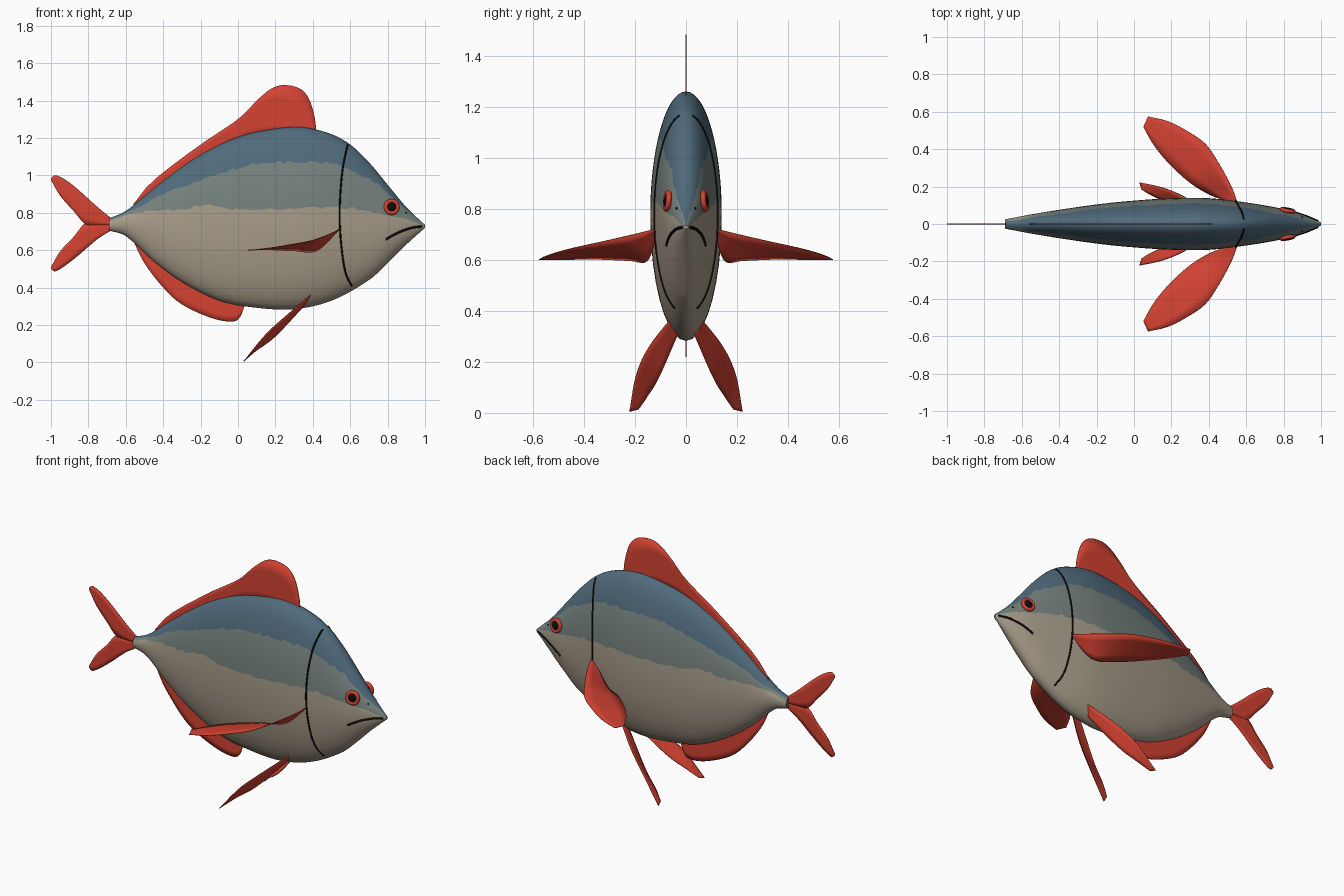
import bpy
import math
import random
from mathutils import Vector

random.seed(4)
cube = bpy.data.objects.get("Cube")
if cube:
    bpy.data.objects.remove(cube, do_unlink=True)


def material(name, rgb):
    m = bpy.data.materials.new(name)
    m.use_nodes = True
    m.diffuse_color = (*rgb, 1)
    node = next(n for n in m.node_tree.nodes if n.type == 'BSDF_PRINCIPLED')
    node.inputs["Base Color"].default_value = (*rgb, 1)
    node.inputs["Roughness"].default_value = 0.7
    return m


BLUE = material("slate blue back", (0.08, 0.145, 0.2))
GREY = material("grey green flank", (0.18, 0.225, 0.21))
BEIGE = material("beige belly", (0.39, 0.335, 0.255))
RED = material("red fin", (0.66, 0.055, 0.032))
BLACK = material("black", (0.004, 0.004, 0.004))


def add_mesh(name, verts, faces, mats, smooth=True):
    me = bpy.data.meshes.new(name)
    me.from_pydata(verts, [], faces)
    for m in mats:
        me.materials.append(m)
    me.polygons.foreach_set("use_smooth", [smooth] * len(me.polygons))
    ob = bpy.data.objects.new(name, me)
    bpy.context.collection.objects.link(ob)
    return ob


def smooth_at(pts, x):
    """Smooth height through the (x, value) points."""
    x = min(max(x, pts[0][0]), pts[-1][0])
    i = 0
    while i < len(pts) - 2 and x > pts[i + 1][0]:
        i += 1

    def slope(k):
        a, b = pts[max(k - 1, 0)], pts[min(k + 1, len(pts) - 1)]
        return (b[1] - a[1]) / (b[0] - a[0])
    (x0, v0), (x1, v1) = pts[i], pts[i + 1]
    d = x1 - x0
    t = (x - x0) / d
    return (v0 * (1 + 2 * t) * (1 - t) ** 2 + v1 * t * t * (3 - 2 * t)
            + d * (slope(i) * t * (1 - t) ** 2 - slope(i + 1) * t * t * (1 - t)))


def spline(pts, n):
    """n + 1 evenly spaced samples of a Catmull-Rom path."""
    p = [Vector(q) for q in pts]
    p = [2 * p[0] - p[1]] + p + [2 * p[-1] - p[-2]]
    out = []
    for k in range(n + 1):
        u = k / n * (len(pts) - 1)
        i = min(int(u), len(pts) - 2)
        t = u - i
        a, b, c, d = p[i:i + 4]
        out.append(0.5 * (2 * b + (c - a) * t + (2 * a - 5 * b + 4 * c - d) * t * t
                          + (3 * b - a - 3 * c + d) * t ** 3))
    return out


# Body profiles along the length
TOP = [(-.69, .77), (-.6, .81), (-.4, .97), (-.2, 1.11), (0, 1.205), (.2, 1.25), (.35, 1.257),
       (.5, 1.22), (.6, 1.165), (.7, 1.07), (.8, .95), (.9, .83), (1, .735)]
BOTTOM = [(-.69, .705), (-.6, .675), (-.45, .54), (-.3, .43), (-.1, .33), (.1, .292), (.3, .285),
          (.5, .33), (.7, .44), (.8, .53), (.9, .63), (1, .72)]
WIDTH = [(-.69, .025), (-.5, .06), (-.2, .105), (0, .125), (.2, .138), (.4, .138), (.6, .115),
         (.8, .08), (.9, .05), (1, .008)]
BACK_LINE = [(-.69, .765), (-.55, .82), (-.4, .9), (-.2, .97), (0, 1.04), (.2, 1.07), (.5, 1.065),
             (.6, 1.03), (.75, .95), (.85, .86), (1, .735)]
BELLY_LINE = [(-.69, .755), (-.55, .8), (-.3, .82), (-.17, .84), (0, .82), (.6, .825), (.75, .8),
              (.9, .765), (1, .728)]


def section(x):
    t, b = smooth_at(TOP, x), smooth_at(BOTTOM, x)
    return (t + b) / 2, (t - b) / 2, smooth_at(WIDTH, x)


def surface_y(x, z):
    c, h, w = section(x)
    return w * math.sqrt(max(0, 1 - ((z - c) / h) ** 2))


# Body: rings whose rows follow the ragged colour borders
ROWS = (8, 6, 10)
STATIONS = 120
verts, faces, slots = [], [], []
wobble = [0, 0]
for s in range(STATIONS + 1):
    x = -.69 + 1.69 * s / STATIONS
    c, h, w = section(x)
    borders = [math.pi / 2]
    for k, line in enumerate((BACK_LINE, BELLY_LINE)):
        if s % 2 == 0:
            wobble[k] = random.uniform(-.007, .007) * min(1, h / .3)
        q = (smooth_at(line, x) + wobble[k] - c) / h
        borders.append(min(math.asin(max(-.98, min(.98, q))), borders[-1] - .02))
    borders.append(-math.pi / 2)
    angles = [borders[0]]
    for k, n in enumerate(ROWS):
        angles += [borders[k] + (borders[k + 1] - borders[k]) * (j + 1) / n for j in range(n)]
    ring = [(x, w * math.cos(a), c + h * math.sin(a)) for a in angles]
    verts += ring + [(x, -y, z) for x, y, z in ring[-2:0:-1]]
R = 2 * sum(ROWS)
for s in range(STATIONS):
    for j in range(R):
        k = (j + 1) % R
        faces.append((s * R + j, s * R + k, (s + 1) * R + k, (s + 1) * R + j))
        row = min(j, R - 1 - j)
        slots.append(0 if row < ROWS[0] else 1 if row < ROWS[0] + ROWS[1] else 2)
faces += [tuple(range(R))[::-1], tuple(range(STATIONS * R, STATIONS * R + R))]
slots += [0, 2]
body = add_mesh("body", verts, faces, [BLUE, GREY, BEIGE])
body.data.polygons.foreach_set("material_index", slots)
for cap in body.data.polygons[-2:]:
    cap.use_smooth = False


# Fins: thin sheets stretched between two edges
def fin(name, edge_a, edge_b, n=28, across=4):
    a, b = spline(edge_a, n), spline(edge_b, n)
    v = [p.lerp(q, j / across) for p, q in zip(a, b) for j in range(across + 1)]
    m = across + 1
    f = [(i * m + j, i * m + j + 1, (i + 1) * m + j + 1, (i + 1) * m + j)
         for i in range(n) for j in range(across)]
    ob = add_mesh(name, v, f, [RED])
    mod = ob.modifiers.new("thickness", 'SOLIDIFY')
    mod.thickness = .004
    mod.offset = 0
    return ob


def flat(pts):
    return [(x, 0, z) for x, z in pts]


fin("dorsal_fin",
    flat([(-.56, .845), (-.45, .975), (-.2, 1.165), (0, 1.3), (.1, 1.4), (.18, 1.465), (.25, 1.483),
          (.33, 1.465), (.38, 1.41), (.41, 1.31), (.42, 1.22)]),
    flat([(-.54, .82), (-.2, 1.07), (.1, 1.2), (.4, 1.22)]))
fin("anal_fin",
    flat([(-.56, .65), (-.5, .53), (-.4, .4), (-.3, .31), (-.15, .24), (-.04, .218), (.01, .24),
          (.04, .32)]),
    flat([(-.54, .67), (-.3, .47), (-.1, .36), (.03, .33)]))
fin("tail_upper_lobe",
    flat([(-.67, .765), (-.75, .83), (-.85, .92), (-.92, .975), (-.975, 1), (-1, .985)]),
    flat([(-.67, .735), (-.77, .735), (-.82, .742), (-.88, .81), (-.95, .89), (-1, .975)]))
fin("tail_lower_lobe",
    flat([(-.67, .71), (-.75, .66), (-.85, .575), (-.92, .52), (-.975, .487), (-1, .5)]),
    flat([(-.67, .735), (-.77, .735), (-.82, .742), (-.88, .67), (-.95, .595), (-1, .51)]))

PECTORAL = ([(.55, .12, .72), (.52, .2, .7), (.45, .33, .67), (.38, .43, .648), (.28, .5, .63),
             (.18, .55, .613), (.075, .575, .6)],
            [(.54, .11, .71), (.42, .15, .597), (.3, .22, .597), (.18, .33, .602), (.1, .43, .602),
             (.05, .52, .6)])
PELVIC = ([(.4, .06, .37), (.27, .145, .26), (.15, .195, .15), (.03, .222, .005)],
          [(.36, .03, .31), (.2, .105, .14), (.1, .15, .065), (.04, .185, .015)])

# Paired fins and eyes
for side, sign in (("left", 1), ("right", -1)):
    for name, edges in (("pectoral", PECTORAL), ("pelvic", PELVIC)):
        fin(f"{side}_{name}_fin", *[[(x, y * sign, z) for x, y, z in e] for e in edges])
    ex, ez, e = .82, .83, .005
    y = surface_y(ex, ez)
    out = Vector((-(surface_y(ex + e, ez) - y) / e, 1, -(surface_y(ex, ez + e) - y) / e))
    out = (out.normalized() + Vector((0, 1, 0))).normalized()
    spot = Vector((ex, y, ez)) + out * .008
    spot.y *= sign
    out.y *= sign
    rot = out.to_track_quat('Z', 'Y').to_euler()
    bpy.ops.mesh.primitive_torus_add(major_segments=32, minor_segments=12, major_radius=.032,
                                     minor_radius=.011, location=spot, rotation=rot)
    iris = bpy.context.object
    bpy.ops.mesh.primitive_uv_sphere_add(segments=24, ring_count=12, radius=.027,
                                         location=spot, rotation=rot)
    pupil = bpy.context.object
    pupil.scale.z = .5
    for ob, part, mat in ((iris, "iris", RED), (pupil, "pupil", BLACK)):
        ob.name = f"{side}_{part}"
        ob.data.materials.append(mat)
        bpy.ops.object.select_all(action='DESELECT')
        ob.select_set(True)
        bpy.ops.object.shade_smooth()


# Dark lines lying on the skin, on both sides
def skin_line(name, pts, radius):
    cu = bpy.data.curves.new(name, 'CURVE')
    cu.dimensions = '3D'
    cu.bevel_depth = radius
    cu.bevel_resolution = 2
    cu.use_fill_caps = True
    cu.materials.append(BLACK)
    for sign in (1, -1):
        path = spline([(x, z) for x, z in pts], 40)
        sp = cu.splines.new('POLY')
        sp.points.add(len(path) - 1)
        for point, (x, z) in zip(sp.points, path):
            point.co = (x, sign * surface_y(x, z), z, 1)
    ob = bpy.data.objects.new(name, cu)
    bpy.context.collection.objects.link(ob)


skin_line("gill_line", [(.587, 1.165), (.562, 1.05), (.547, .9), (.544, .75), (.555, .6),
                        (.575, .48), (.607, .41)], .005)
skin_line("mouth", [(.985, .727), (.93, .72), (.87, .7), (.82, .675), (.79, .657)], .006)
skin_line("nostril", [(.896, .803), (.902, .799)], .004)
